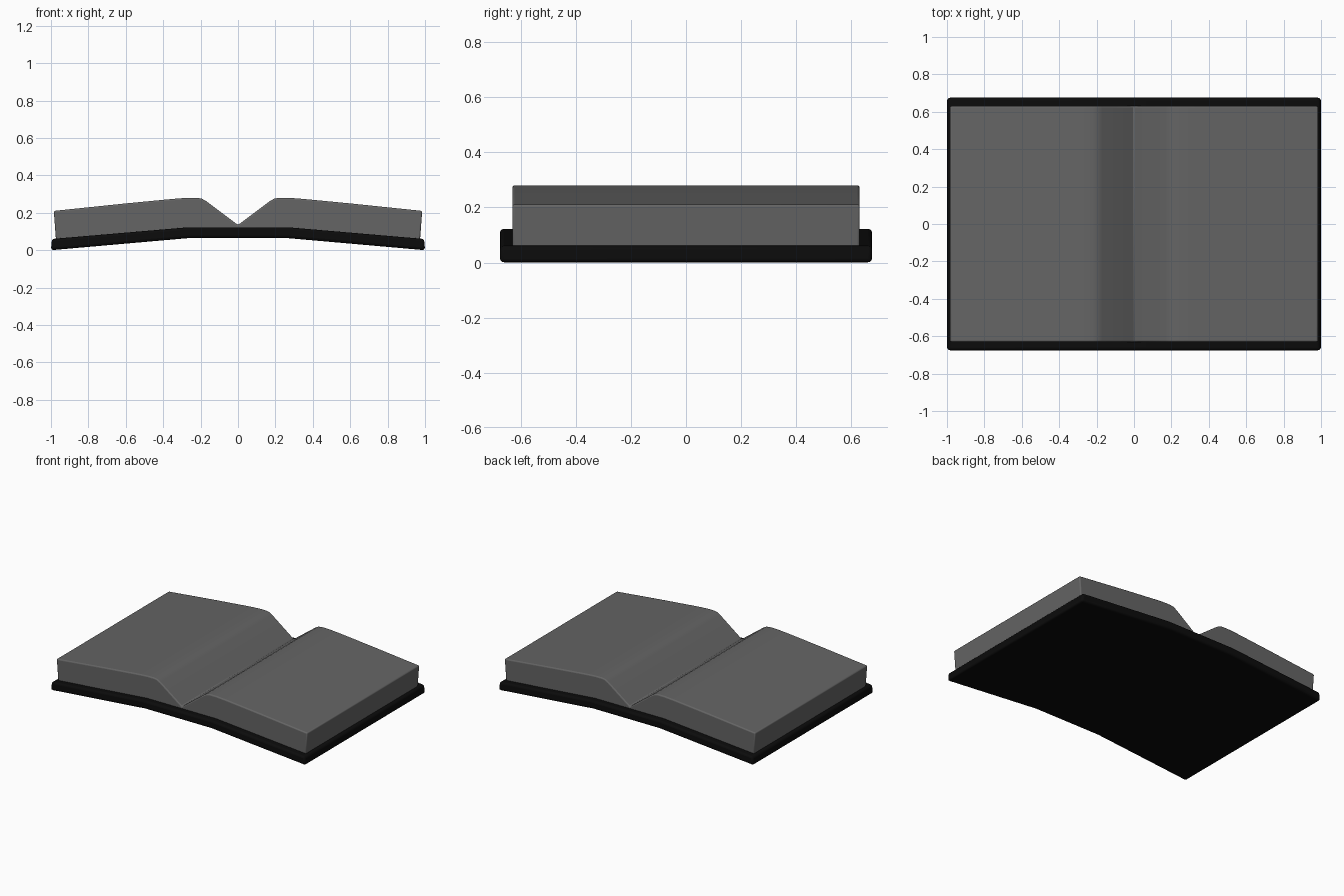
import bpy, bmesh, math

cube = bpy.data.objects.get("Cube")
if cube:
    bpy.data.objects.remove(cube, do_unlink=True)


def material(name, value):
    mat = bpy.data.materials.new(name)
    mat.use_nodes = True
    colour = (value, value, value, 1)
    mat.diffuse_color = colour
    mat.node_tree.nodes["Principled BSDF"].inputs["Base Color"].default_value = colour
    return mat


def extrude_profile(name, half, depth, mat, bevel):
    """Mirror a half outline (x, z), extrude it along y and round its edges."""
    outline = half + [(-x, z) for x, z in reversed(half) if x > 0]
    bm = bmesh.new()
    face = bm.faces.new([bm.verts.new((x, -depth, z)) for x, z in outline])
    new = bmesh.ops.extrude_face_region(bm, geom=[face])["geom"]
    verts = [v for v in new if isinstance(v, bmesh.types.BMVert)]
    bmesh.ops.translate(bm, verts=verts, vec=(0, 2 * depth, 0))
    bmesh.ops.recalc_face_normals(bm, faces=bm.faces)
    mesh = bpy.data.meshes.new(name)
    bm.to_mesh(mesh)
    bm.free()
    mesh.materials.append(mat)
    obj = bpy.data.objects.new(name, mesh)
    bpy.context.collection.objects.link(obj)
    mod = obj.modifiers.new("rounded_edges", 'BEVEL')
    mod.width = bevel
    mod.segments = 3
    mod.limit_method = 'ANGLE'
    mod.angle_limit = math.radians(40)
    bpy.ops.object.select_all(action='DESELECT')
    obj.select_set(True)
    bpy.context.view_layer.objects.active = obj
    bpy.ops.object.shade_smooth_by_angle(angle=math.radians(40))
    return obj


# Bent cover: flat spine with two drooping boards
cover = [(0, 0.065), (0.26, 0.065), (1, 0), (0.995, 0.06),
         (0.27, 0.122), (0, 0.122)]
extrude_profile("cover", cover, 0.675, material("black_cover", 0.0035), 0.014)

# Page block: sloping leaves, curved shoulders and a central valley
pages = [(0, 0.1), (0.26, 0.1), (0.972, 0.04), (0.985, 0.21),
         (0.6, 0.25), (0.35, 0.274), (0.27, 0.28), (0.22, 0.28),
         (0.195, 0.276), (0.17, 0.262), (0, 0.135)]
extrude_profile("pages", pages, 0.63, material("grey_pages", 0.13), 0.008)
